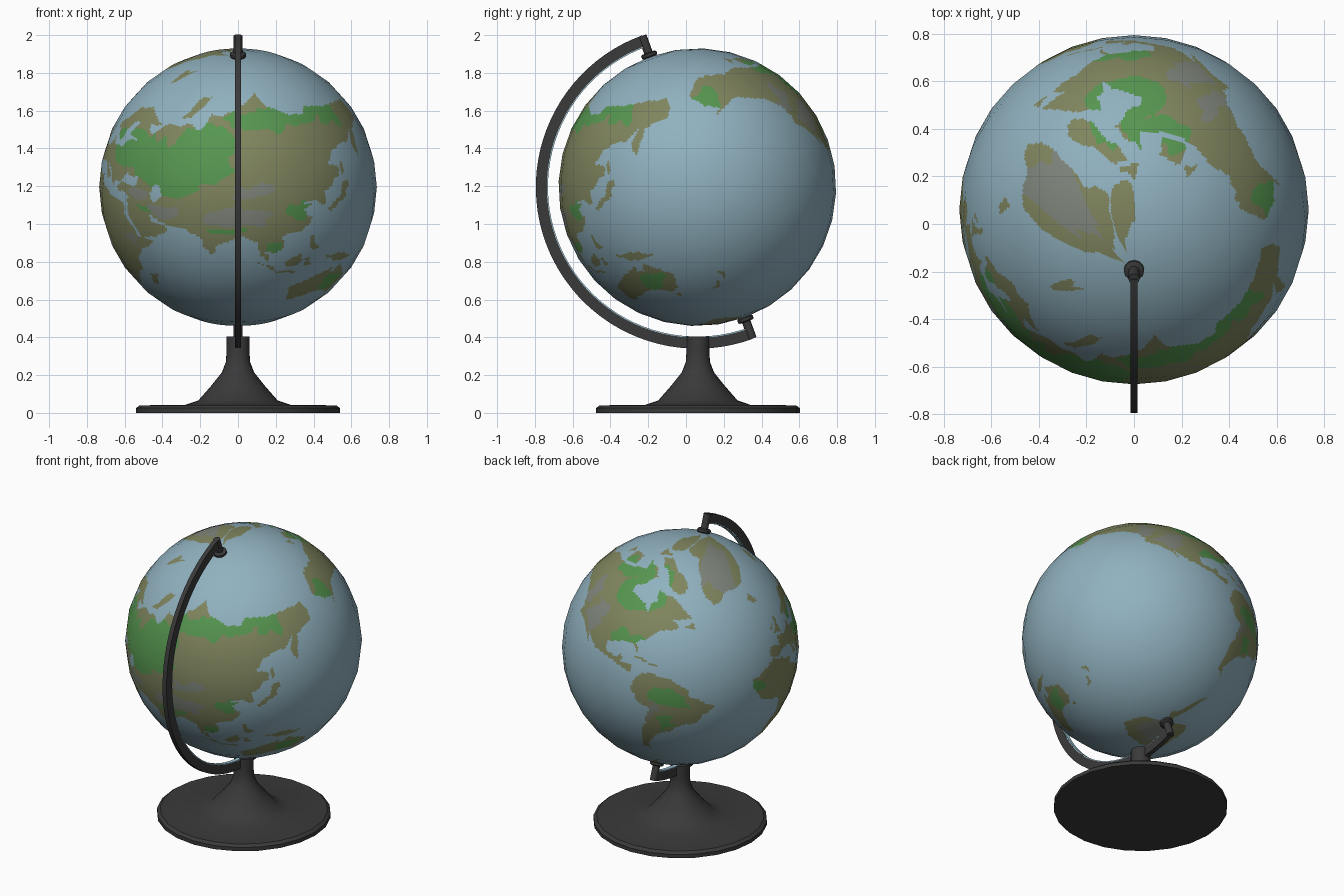
import bpy, bmesh, math
from mathutils import Vector, noise

if "Cube" in bpy.data.objects:
    bpy.data.objects.remove(bpy.data.objects["Cube"])

C = Vector((0, 0.06, 1.195))           # globe centre
R, TILT = 0.735, math.radians(20)
AXIS = Vector((0, -math.sin(TILT), math.cos(TILT)))
FRONT = Vector((0, -math.cos(TILT), -math.sin(TILT)))
EAST = Vector((1, 0, 0))


def material(name, rgb):
    m = bpy.data.materials.new(name)
    m.diffuse_color = (*rgb, 1)
    m.use_nodes = True
    m.node_tree.nodes["Principled BSDF"].inputs["Base Color"].default_value = m.diffuse_color
    return m


OCEAN = material("ocean blue", (0.279, 0.440, 0.521))
GREEN = material("lowland green", (0.093, 0.305, 0.080))
OLIVE = material("upland olive", (0.215, 0.235, 0.112))
GREY = material("highland grey", (0.212, 0.235, 0.200))
DARK = material("dark frame", (0.042, 0.042, 0.042))
SCALE = material("scale blue", (0.376, 0.610, 0.716))


def make(name, verts, faces, mats):
    me = bpy.data.meshes.new(name)
    me.from_pydata([tuple(v) for v in verts], [], faces)
    for m in mats:
        me.materials.append(m)
    ob = bpy.data.objects.new(name, me)
    bpy.context.collection.objects.link(ob)
    return ob


def loft(name, rings, mat, angle=35):
    """Skin a row of closed rings and cap both ends."""
    n = len(rings[0])
    faces = [(k * n + i, k * n + (i + 1) % n, (k + 1) * n + (i + 1) % n, (k + 1) * n + i)
             for k in range(len(rings) - 1) for i in range(n)]
    faces += [tuple(range(n))[::-1], tuple(range((len(rings) - 1) * n, len(rings) * n))]
    ob = make(name, [v for r in rings for v in r], faces, [mat])
    bm = bmesh.new()
    bm.from_mesh(ob.data)
    bmesh.ops.recalc_face_normals(bm, faces=bm.faces)
    bm.to_mesh(ob.data)
    bm.free()
    bpy.ops.object.select_all(action='DESELECT')
    bpy.context.view_layer.objects.active = ob
    ob.select_set(True)
    bpy.ops.object.shade_smooth_by_angle(angle=math.radians(angle))
    return ob


def turned(name, profile, origin, up, side, mat, n):
    """Lathe a (radius, height) profile around an axis."""
    other = up.cross(side)
    loft(name, [[origin + up * h + (side * math.cos(2 * math.pi * i / n)
                 + other * math.sin(2 * math.pi * i / n)) * r for i in range(n)]
                for r, h in profile], mat)


# ---- land outlines as rough (longitude, latitude) polygons
LAND = []


def land(*pts):
    xs, ys = [p[0] for p in pts], [p[1] for p in pts]
    LAND.append((min(xs), max(xs), min(ys), max(ys), pts))


# Europe and the near east
land((60, 69), (54, 68.5), (45, 68), (38, 64), (34, 66.5), (41, 67.5), (25, 71), (14, 68), (6, 62),
     (5, 59), (10, 59), (13, 56), (16, 57), (17, 61), (21, 65), (25, 65.5), (22, 61), (30, 60), (24, 59),
     (20, 55), (11, 54), (9, 57), (8, 54), (3, 51), (-4, 48), (-1, 44), (-9, 43), (-9, 37), (-5, 36),
     (0, 39), (3, 43), (10, 44), (16, 38), (18, 40), (13, 45.5), (19, 42), (23, 37), (24, 40), (28, 41),
     (31, 46.5), (38, 47), (41, 42), (35, 42), (28, 41), (27, 37), (36, 36), (35, 28), (44, 13), (52, 16),
     (59, 22), (56, 25), (50, 25), (48, 30), (51, 28), (57, 26), (60, 25))
# Asia
land((60, 69), (67, 69), (72, 73), (80, 73), (104, 77.5), (113, 74), (130, 71), (140, 72.5), (160, 70),
     (180, 69), (180, 65), (177, 62), (164, 60), (162, 56), (157, 51), (156, 57), (163, 62), (155, 59),
     (142, 59), (135, 54), (140, 51), (139, 47), (129, 42), (129, 36), (126, 35), (125, 39), (118, 39),
     (122, 37), (119, 35), (122, 30), (117, 23), (108, 21), (109, 12), (105, 9), (100, 13), (104, 1.5),
     (98, 9), (97, 17), (91, 22), (87, 21), (80, 15), (77, 8), (73, 20), (67, 25), (60, 25))
# Africa and Madagascar
land((-6, 36), (10, 37), (11, 33), (20, 31), (32, 31), (33, 28), (37, 20), (43, 12), (51, 12), (40, -3),
     (40, -15), (35, -20), (33, -26), (27, -34), (18, -34), (12, -17), (13, -6), (9, 4), (5, 6), (-8, 4),
     (-17, 14), (-17, 21), (-10, 30))
land((44, -25), (47, -25), (50, -15), (44, -17))
# North America
land((-168, 66), (-162, 70), (-156, 71), (-141, 69.5), (-128, 70), (-115, 68), (-95, 68), (-94, 72),
     (-85, 69.5), (-82, 67), (-87, 64.5), (-94, 61), (-93, 58), (-83, 55), (-80, 51.5), (-79, 55),
     (-77, 57), (-78, 62), (-70, 61), (-65, 59), (-56, 52), (-66, 50), (-61, 46), (-70, 43), (-75, 38),
     (-81, 31), (-80, 25), (-83, 30), (-90, 30), (-97, 27), (-97, 20), (-91, 18.5), (-87, 21), (-88, 16),
     (-83, 15), (-82, 9), (-77, 8), (-85, 10), (-95, 16), (-105, 20), (-113, 31), (-109.5, 23),
     (-117, 33), (-124, 40), (-124, 48), (-133, 56), (-145, 60), (-152, 59), (-162, 55), (-157, 58.5),
     (-165, 61))
# South America
land((-78, 8), (-72, 12), (-62, 10.5), (-51, 4), (-50, 0), (-35, -6), (-39, -14), (-42, -23), (-49, -27),
     (-57, -36), (-62, -39), (-66, -45), (-69, -51), (-66, -55), (-74, -52), (-73, -40), (-70, -18),
     (-76, -14), (-81, -5), (-79, 1))
# Greenland and the northern islands
land((-44, 60), (-52, 65), (-54, 70), (-60, 76), (-72, 78), (-60, 82), (-35, 83.5), (-18, 81), (-20, 75),
     (-25, 70), (-38, 66))
land((-65, 62), (-72, 64), (-78, 70), (-88, 73.5), (-80, 73.7), (-68, 70), (-62, 66))
land((-78, 76.5), (-90, 77), (-92, 81), (-70, 83), (-64, 81.5))
land((-116, 69), (-105, 69), (-105, 73), (-117, 73))
land((-125, 71.5), (-118, 73), (-122, 74.3))
land((-94, 74.7), (-80, 74.7), (-92, 76.5))
land((-23, 64), (-18, 63.4), (-14, 65), (-22, 66.3))
land((52, 71), (58, 71), (68, 76.8), (60, 76))
land((12, 79), (17, 76.6), (26, 80))
land((-5, 50), (1, 51), (-2, 56), (-4, 58.6), (-6, 57), (-3, 54))
land((-10, 52), (-6, 52), (-6, 55))
# eastern and southern islands
land((131, 31), (141, 36), (145, 43.5), (141, 45), (139, 38), (131, 34))
land((142, 46), (144, 49), (143, 54), (141.5, 52))
land((95, 5.5), (106, -3), (105, -6), (100, 0))
land((105, -6), (115, -7.5), (115, -9), (106, -7.8))
land((109, 1), (117, 7), (118, 1), (115, -4), (110, -3))
land((120, 1), (125, 1.5), (121, 0), (123, -5), (120, -5))
land((131, -1), (141, -2.5), (150, -10), (138, -8), (133, -4))
land((120, 18), (122, 18), (126, 7), (122, 8))
land((114, -22), (122, -18), (129, -15), (136, -12), (136, -16), (140, -17), (142.5, -11), (146, -19),
     (153, -26), (150, -37), (144, -38), (138, -34), (131, -31.5), (124, -33.5), (115, -34.5))
land((145, -41), (148, -41), (147, -43.5))
land((173, -35), (178, -38), (175, -41.5), (174, -38))
land((173, -41), (170, -46.5), (167, -45.5))
land((-84, 22.5), (-75, 20), (-78, 22.5))
land((-73, 20), (-69, 19), (-74, 18))
land((-59, 48), (-53, 47), (-56, 51))
# Antarctica
land((-10, -71), (40, -69), (55, -66), (90, -66.5), (140, -66.5), (165, -71), (165, -89), (-10, -89))
land((-105, -74.5), (-75, -72.5), (-58, -64), (-62, -75), (-62, -89), (-105, -89))

# height zones as ellipses: (longitude, latitude, half width, half height)
HIGH = [(88, 34, 14, 5), (97, 47, 9, 3), (55, 33, 7, 4), (40, 39, 5, 2), (-110, 40, 7, 10), (-121, 54, 5, 8),
        (-68, -20, 3, 9), (-42, 74, 14, 8), (39, 9, 4, 4), (26, -28, 5, 4), (90, -78, 80, 9)]
LOW = [(38, 56, 26, 8), (72, 60, 16, 11), (125, 72, 45, 3.2), (58, 47, 14, 5), (-60, -5, 10, 7),
       (-59, -29, 4, 7), (-88, 58, 15, 7), (-100, 68, 16, 4), (-90, 33, 6, 5), (-80, 33, 4, 4),
       (116, 35, 4, 5), (82, 26, 8, 1.7), (45, 32, 4, 2), (-13, 15, 4, 5), (139, -27, 7, 7),
       (-160, 63, 8, 4), (105, 13, 4, 4), (-76, 67, 6, 5), (152, 68, 9, 3)]
SEAS = [(50.5, 41.5, 2.6, 5)]


def inside(x, y, pts):
    hit, (x0, y0) = False, pts[-1]
    for x1, y1 in pts:
        if (y0 > y) != (y1 > y) and x < (x1 - x0) * (y - y0) / (y1 - y0) + x0:
            hit = not hit
        x0, y0 = x1, y1
    return hit


def in_zone(x, y, zones):
    return any(((x - a) / w) ** 2 + ((y - b) / h) ** 2 < 1 for a, b, w, h in zones)


def paint(lon, lat):
    """0 ocean, 1 green, 2 olive, 3 grey; noise roughens the borders."""
    p = Vector((lon / 5, lat / 4, 0.5))
    x = lon + 1.6 * noise.noise(p)
    y = lat + 0.9 * noise.noise(p + Vector((40, 9, 3)))
    if not any(a <= x <= b and c <= y <= d and inside(x, y, q) for a, b, c, d, q in LAND):
        return 0
    if in_zone(x, y, SEAS):
        return 0
    x += 5 * noise.noise(p * 0.8 + Vector((7, 80, 1)))
    y += 3 * noise.noise(p * 0.8 + Vector((3, 20, 60)))
    return 3 if in_zone(x, y, HIGH) else 1 if in_zone(x, y, LOW) else 2


# ---- globe: a 32 x 16 faceted ball, each facet cut finely so the map can be painted
SEG, RING, CUT, LON0 = 32, 16, 12, 89
COLS, ROWS = SEG * CUT, RING * CUT


def ball(i, j):
    u, v = 2 * math.pi * i / SEG, math.pi * (j / RING - 0.5)
    return (FRONT * math.cos(u) + EAST * math.sin(u)) * math.cos(v) + AXIS * math.sin(v)


base = [[ball(i, j) for i in range(SEG + 1)] for j in range(RING + 1)]
verts = [-AXIS]
for r in range(1, ROWS):
    j, t = divmod(r, CUT)
    for c in range(COLS):
        i, s = divmod(c, CUT)
        low = base[j][i].lerp(base[j][i + 1], s / CUT)
        verts.append(low.lerp(base[j + 1][i].lerp(base[j + 1][i + 1], s / CUT), t / CUT) if t else low)
verts.append(AXIS)


def vid(r, c):
    return 0 if r == 0 else len(verts) - 1 if r == ROWS else 1 + (r - 1) * COLS + c % COLS


faces, index = [], []
for r in range(ROWS):
    # the map is stretched towards the north like a sea chart
    chart = (180 * (r + 0.5) / ROWS - 90 + 15) / 35
    lat = math.degrees(2 * math.atan(math.exp(chart)) - math.pi / 2)
    for c in range(COLS):
        q = [vid(r, c), vid(r, c + 1), vid(r + 1, c + 1), vid(r + 1, c)]
        faces.append(tuple(dict.fromkeys(q)))
        index.append(paint((360 * (c + 0.5) / COLS + LON0 + 180) % 360 - 180, lat))
globe = make("globe", [C + v * R for v in verts], faces, [OCEAN, GREEN, OLIVE, GREY])
globe.data.polygons.foreach_set("material_index", index)
globe.data.polygons.foreach_set("use_smooth", [True] * len(faces))
globe.data.normals_split_custom_set_from_vertices([tuple(v.normalized()) for v in verts])


# ---- half-circle arm with a pale scale strip on its inner side
def arc(name, r0, r1, half, mat, n=48):
    rings = []
    for k in range(n + 1):
        t = math.pi * k / n
        d = AXIS * math.cos(t) + FRONT * math.sin(t)
        rings.append([C + d * r + EAST * x for r, x in ((r0, -half), (r0, half), (r1, half), (r1, -half))])
    loft(name, rings, mat)


arc("arm", 0.797, 0.855, 0.015, DARK)
arc("arm_scale", 0.791, 0.798, 0.0135, SCALE)

# ---- pivot pins and collars at both poles
for name, up in (("top", AXIS), ("bottom", -AXIS)):
    turned(name + "_pin", [(0.023, 0.73), (0.023, 0.853)], C, up, EAST, DARK, 12)
    turned(name + "_collar", [(0.034, 0.728), (0.043, 0.738), (0.043, 0.752), (0.034, 0.758)],
           C, up, EAST, DARK, 12)

# ---- flared stand
turned("stand", [(0.54, 0), (0.54, 0.025), (0.52, 0.04), (0.28, 0.042), (0.21, 0.066), (0.145, 0.14),
                 (0.085, 0.215), (0.064, 0.27), (0.061, 0.32), (0.061, 0.405)],
       Vector((0, 0.063, 0)), Vector((0, 0, 1)), EAST, DARK, 24)
